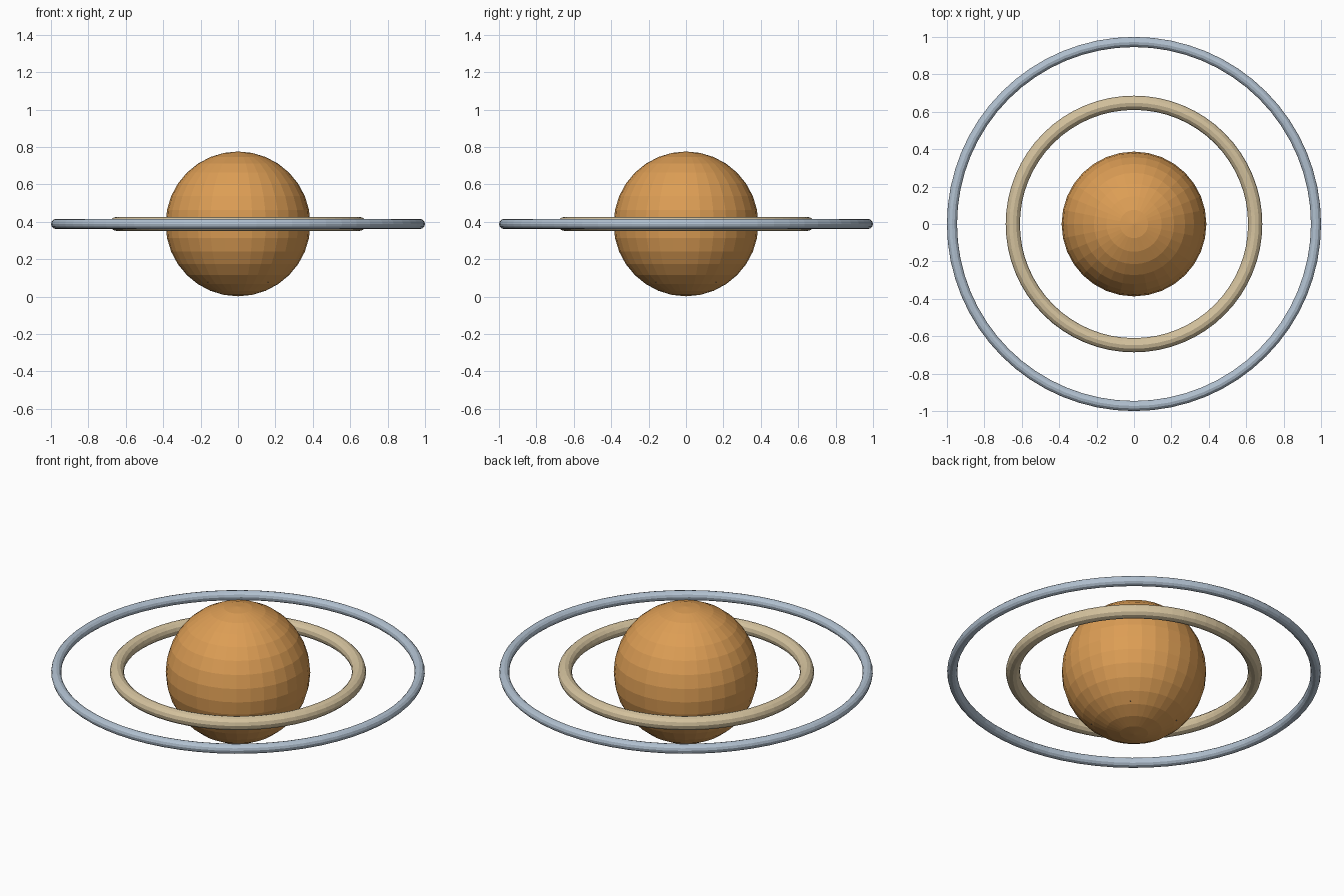
import bpy

cube = bpy.data.objects.get("Cube")
if cube:
    bpy.data.objects.remove(cube, do_unlink=True)

CENTER_Z = 0.389


def make_material(name, color):
    mat = bpy.data.materials.new(name)
    mat.use_nodes = True
    mat.diffuse_color = (*color, 1)
    mat.node_tree.nodes["Principled BSDF"].inputs["Base Color"].default_value = (*color, 1)
    return mat


def finish(name, mat):
    obj = bpy.context.object
    obj.name = name
    obj.data.name = name
    obj.data.materials.append(mat)
    return obj


orange = make_material("warm orange", (0.72, 0.34, 0.09))
sand = make_material("pale sand", (0.66, 0.54, 0.34))
ice = make_material("ice blue", (0.44, 0.53, 0.63))
slate = make_material("slate grey", (0.16, 0.18, 0.21))

# Faceted globe
bpy.ops.mesh.primitive_uv_sphere_add(segments=32, ring_count=16, radius=0.387,
                                     location=(0, 0, CENTER_Z))
finish("planet", orange)

# Two flat, concentric rings
for name, major, minor, mat in (("inner_ring", 0.648, 0.038, sand),
                                ("outer_ring", 0.973, 0.027, ice)):
    bpy.ops.mesh.primitive_torus_add(major_segments=64, minor_segments=12,
                                     major_radius=major, minor_radius=minor,
                                     location=(0, 0, CENTER_Z))
    finish(name, mat)

# Core block inside the globe, its lower corners just reaching the surface
bpy.ops.mesh.primitive_cube_add(size=1, location=(0, 0, CENTER_Z - 0.262))
core = finish("core_block", slate)
core.scale = (0.325, 0.325, 0.1)
